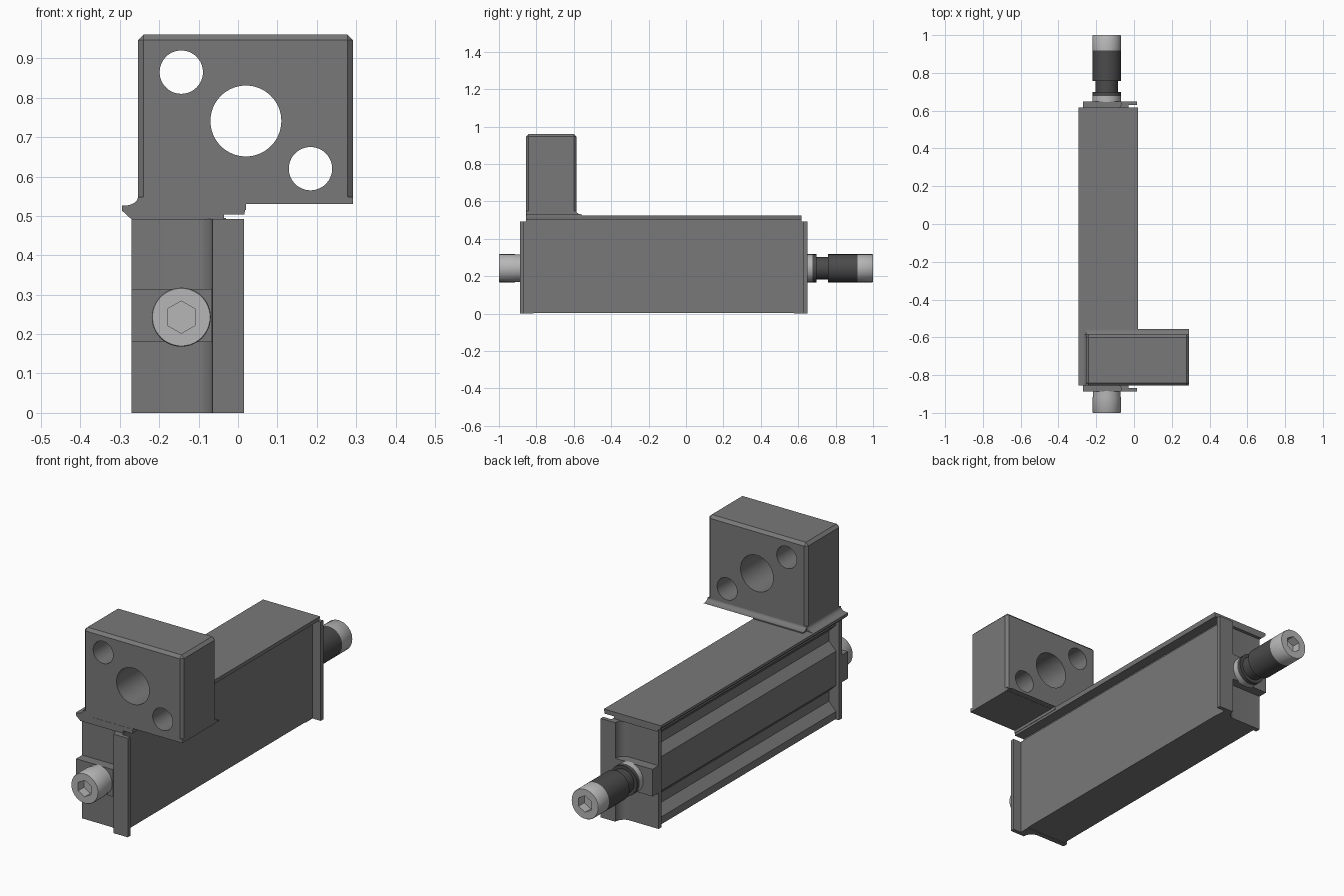
import bpy, bmesh
from math import pi, sin, cos
from mathutils import Vector

if "Cube" in bpy.data.objects:
    bpy.data.objects.remove(bpy.data.objects["Cube"])


def material(name, v):
    m = bpy.data.materials.new(name)
    m.diffuse_color = (v, v, v, 1)
    m.use_nodes = True
    m.node_tree.nodes["Principled BSDF"].inputs["Base Color"].default_value = m.diffuse_color
    return m


GREY = material("grey_metal", 0.19)
LIGHT = material("light_steel", 0.47)
DARK = material("dark_rubber", 0.07)
SX, SZ, R = -0.144, 0.243, 0.075      # screw axis and radius


def finish(name, bm, mat):
    bmesh.ops.recalc_face_normals(bm, faces=bm.faces)
    me = bpy.data.meshes.new(name)
    bm.to_mesh(me)
    bm.free()
    ob = bpy.data.objects.new(name, me)
    bpy.context.collection.objects.link(ob)
    me.materials.append(mat)
    return ob


def prism(name, pts, axis, a, b, mat=GREY):
    """Extrude a 2D outline along an axis from a to b."""
    def place(p, t):
        return {'x': (t, p[0], p[1]), 'y': (p[0], t, p[1]), 'z': (p[0], p[1], t)}[axis]
    bm = bmesh.new()
    f = bm.faces.new([bm.verts.new(place(p, a)) for p in pts])
    new = bmesh.ops.extrude_face_region(bm, geom=[f])['geom']
    d = Vector(place((0, 0), b - a))
    bmesh.ops.translate(bm, verts=[v for v in new if isinstance(v, bmesh.types.BMVert)], vec=d)
    return finish(name, bm, mat)


def rect(x0, x1, y0, y1):
    return [(x0, y0), (x1, y0), (x1, y1), (x0, y1)]


def circle(x, z, r, n):
    return [(x + r * sin(2 * pi * i / n), z + r * cos(2 * pi * i / n)) for i in range(n)]


def lathe(name, prof, mat, n=48):
    """Revolve (y, radius) points around the screw axis."""
    bm = bmesh.new()
    rings = [[bm.verts.new((x, y, z)) for x, z in circle(SX, SZ, r, n)] for y, r in prof]
    for p, q in zip(rings, rings[1:]):
        for i in range(n):
            j = (i + 1) % n
            bm.faces.new((p[i], p[j], q[j], q[i]))
    bm.faces.new(rings[0])
    bm.faces.new(rings[-1])
    return finish(name, bm, mat)


def activate(ob):
    bpy.ops.object.select_all(action='DESELECT')
    ob.select_set(True)
    bpy.context.view_layer.objects.active = ob


def cut(ob, cutters):
    activate(ob)
    for c in cutters:
        m = ob.modifiers.new("cut", 'BOOLEAN')
        m.operation, m.solver, m.object = 'DIFFERENCE', 'EXACT', c
        bpy.ops.object.modifier_apply(modifier=m.name)
        bpy.data.objects.remove(c)


def smooth(ob):
    activate(ob)
    bpy.ops.object.shade_smooth_by_angle(angle=0.6)


Y0, Y1 = -0.855, 0.617                # table ends
BX0, BX1, BY1 = -0.254, 0.292, -0.586  # block limits

# Slide body, with two sensor grooves on its left side
prof = [(-0.03, 0.003), (-0.03, 0.495)]
for top in (0.49, 0.19):
    prof += [(-0.255, top), (-0.255, top - 0.02), (-0.215, top - 0.06), (-0.215, top - 0.11),
             (-0.255, top - 0.15)]
prof += [(-0.255, 0.003)]
prism("slide_body", prof, 'y', -0.82, 0.585)

# Sliding table with a wiper lip on the left and a gap on the right
prism("slide_table", [(-0.294, 0.526), (0.02, 0.526), (0.016, 0.504), (-0.035, 0.504),
                      (-0.035, 0.491), (-0.27, 0.491), (-0.294, 0.513)], 'y', Y0, Y1)

# Mounting block: chamfered box with one large and two small through holes
block = prism("mounting_block", rect(BX0, BX1, Y0, BY1), 'z', 0.53, 0.96)
bm = bmesh.new()
bm.from_mesh(block.data)
edges = [e for e in bm.edges if max(v.co.z for v in e.verts) > 0.9]
bmesh.ops.bevel(bm, geom=edges, offset=0.014, segments=1, affect='EDGES')
bm.to_mesh(block.data)
bm.free()
cut(block, [prism("hole_cutter", circle(x, z, r, 64), 'y', -1, 0) for x, z, r in
            ((0.02, 0.741, 0.09), (-0.144, 0.865, 0.055), (0.184, 0.62, 0.055))])
smooth(block)

# Block foot, filleted towards the table at the back and left
arc = [pi / 2 * i / 8 for i in range(9)]
foot = [(Y0, 0.53)] + [(-0.556 - 0.03 * sin(b), 0.531 + 0.017 * (1 - cos(b))) for b in arc]
smooth(prism("block_foot", foot + [(Y0, 0.548)], 'x', BX0, BX1))
left = [(-0.2, 0.524), (-0.29, 0.524)] + \
       [(-0.289 + 0.035 * sin(b), 0.548 - 0.022 * cos(b)) for b in arc] + [(-0.2, 0.548)]
smooth(prism("foot_left_fillet", left, 'y', Y0, BY1))
prism("foot_web", rect(BX0, 0.02, 0.515, 0.531), 'y', Y0 + 0.001, -0.556)

# End caps: deep recess on the left, curving out to a thin overhanging right
# strip that stands clear of the body, with a screw boss across the recess
for tag, end, s in (("front", -0.888, -1), ("back", 0.649, 1)):
    pts = [(-0.27, 0.072), (-0.03, 0.072), (-0.03, 0.02), (0.015, 0.02), (0.015, 0)]
    pts += [(-0.11 + 0.045 * sin(b), 0.048 * cos(b)) for b in reversed(arc)]
    pts += [(-0.27, 0.048)]
    smooth(prism(tag + "_end_cap", [(x, end - s * d) for x, d in pts], 'z', 0.0, 0.4925))
    prism(tag + "_screw_boss", rect(-0.27, -0.066, 0.18, 0.315), 'y', end - s * 0.06, end)


def hex_cutter(y0, y1):
    return prism("hex_cutter", circle(SX, SZ, 0.041, 6), 'y', y0, y1)


# Front adjusting screw
head = lathe("front_screw_head", [(-1, R - 0.002), (-0.997, R), (-0.915, R)], LIGHT)
cut(head, [hex_cutter(-1.1, -0.955)])
smooth(head)
smooth(lathe("front_screw_collar", [(-0.915, R - 0.002), (-0.885, R - 0.002)], LIGHT))

# Rear stopper: washer, grooved dark bumper and socket tip
smooth(lathe("rear_washer", [(0.645, R), (0.677, R)], LIGHT))
smooth(lathe("rear_bumper", [(0.677, R), (0.698, R), (0.698, 0.059), (0.758, 0.059),
                             (0.758, R), (0.918, R)], DARK))
tip = lathe("rear_screw_head", [(0.918, R), (0.997, R), (1, R - 0.002)], LIGHT)
cut(tip, [hex_cutter(0.955, 1.1)])
smooth(tip)
